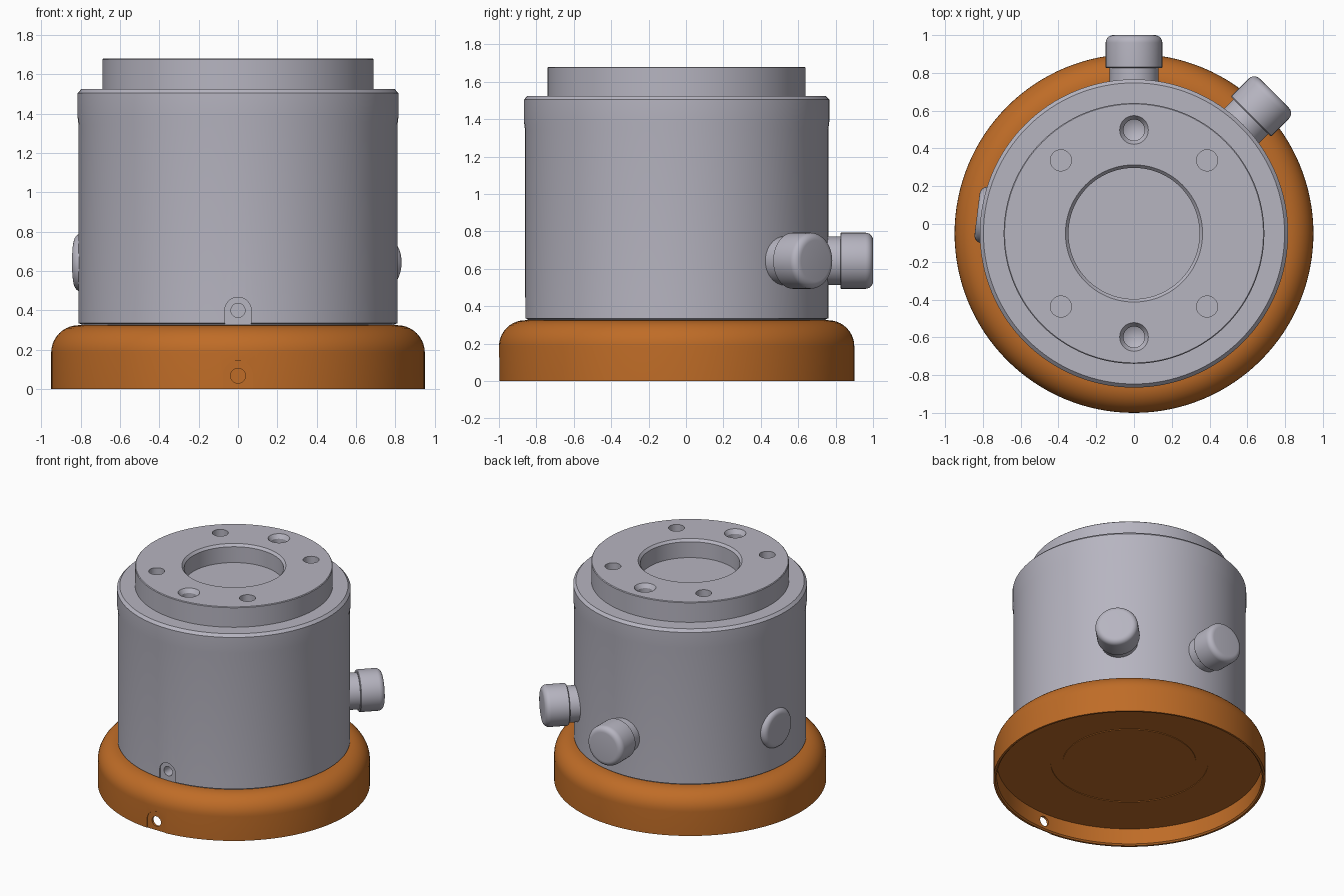
import bpy, bmesh, math
from math import radians, cos, sin, pi
from mathutils import Matrix

cube = bpy.data.objects.get("Cube")
if cube:
    bpy.data.objects.remove(cube, do_unlink=True)

AXIS_Y = -0.05
CENTRE = Matrix.Translation((0, AXIS_Y, 0))


def material(name, colour):
    m = bpy.data.materials.new(name)
    m.use_nodes = True
    m.diffuse_color = colour
    bsdf = m.node_tree.nodes["Principled BSDF"]
    bsdf.inputs["Base Color"].default_value = colour
    bsdf.inputs["Roughness"].default_value = 0.6
    return m


grey = material("satin grey", (0.47, 0.46, 0.53, 1))
orange = material("burnt orange", (0.52, 0.15, 0.02, 1))


def finish(name, bm, mat, matrix):
    bmesh.ops.recalc_face_normals(bm, faces=bm.faces)
    mesh = bpy.data.meshes.new(name)
    bm.to_mesh(mesh)
    bm.free()
    mesh.transform(matrix)
    mesh.materials.append(mat)
    ob = bpy.data.objects.new(name, mesh)
    bpy.context.collection.objects.link(ob)
    return ob


def lathe(name, profile, mat, matrix=CENTRE, steps=128):
    """Revolve (radius, height) points that start and end on the axis."""
    bm = bmesh.new()
    verts = [bm.verts.new((r, 0, z)) for r, z in profile]
    edges = [bm.edges.new(pair) for pair in zip(verts, verts[1:])]
    bmesh.ops.spin(bm, geom=verts + edges, cent=(0, 0, 0), axis=(0, 0, 1),
                   angle=2 * pi, steps=steps)
    bmesh.ops.remove_doubles(bm, verts=bm.verts, dist=1e-5)
    return finish(name, bm, mat, matrix)


def fillet(r, z, radius, steps=10):
    """Quarter-round outer corner, from the side up to the top."""
    return [(r - radius + radius * cos(i * pi / 2 / steps),
             z - radius + radius * sin(i * pi / 2 / steps)) for i in range(steps + 1)]


def arch_cutter(half_width, centre_z, bottom, y_front, y_back, mat):
    """Round-topped slot, extruded along y."""
    pts = [(half_width * cos(i * pi / 24), centre_z + half_width * sin(i * pi / 24))
           for i in range(25)]
    pts += [(-half_width, bottom), (half_width, bottom)]
    bm = bmesh.new()
    face = bm.faces.new([bm.verts.new((x, y_front, z)) for x, z in pts])
    out = bmesh.ops.extrude_face_region(bm, geom=[face])
    moved = [v for v in out["geom"] if isinstance(v, bmesh.types.BMVert)]
    bmesh.ops.translate(bm, verts=moved, vec=(0, y_back - y_front, 0))
    return finish("arch_cutter", bm, mat, Matrix())


def drill(x, y, z, profile, mat, forward=False):
    turn = Matrix.Rotation(radians(90), 4, "X") if forward else Matrix()
    return lathe("drill_cutter", profile, mat, Matrix.Translation((x, y, z)) @ turn, 32)


def cut(target, cutters):
    bpy.context.view_layer.objects.active = target
    for c in cutters:
        c.hide_render = True
        mod = target.modifiers.new("cut", "BOOLEAN")
        mod.operation, mod.solver, mod.object = "DIFFERENCE", "EXACT", c
        bpy.ops.object.modifier_apply(modifier=mod.name)
        bpy.data.objects.remove(c, do_unlink=True)


def smooth(ob):
    bpy.ops.object.select_all(action="DESELECT")
    ob.select_set(True)
    bpy.context.view_layer.objects.active = ob
    bpy.ops.object.shade_smooth_by_angle(angle=radians(25))


# Hollow base with rounded shoulder and a shallow ring in its underside
base = lathe("base_ring", [(0, 0.13), (0.465, 0.13), (0.465, 0.135), (0.55, 0.135),
                           (0.55, 0.13), (0.925, 0.13), (0.925, 0.01), (0.935, 0)]
             + [(0.95, 0)] + fillet(0.95, 0.325, 0.14) + [(0, 0.325)], orange)
cut(base, [
    arch_cutter(0.077, 0.068, -0.1, -1.1, -0.992, orange),
    drill(0, -0.9, 0.068, [(0, -0.1), (0.038, -0.1), (0.038, 0.2), (0, 0.2)], orange, True),
])
smooth(base)

# Cylindrical body, stepped cap and top flange with a central recess
body = lathe("body", [(0, 0.32), (0.795, 0.32), (0.797, 0.33), (0.811, 0.335),
                      (0.811, 1.345), (0.816, 1.385), (0.816, 1.505), (0.797, 1.525),
                      (0.69, 1.525), (0.69, 1.675), (0.685, 1.68), (0.363, 1.68),
                      (0.347, 1.662), (0.347, 1.54), (0, 1.54)], grey)

# Flange holes, plain in the corners and countersunk on the centre line
plain = [(0, -0.1), (0.056, -0.1), (0.056, 0.05), (0, 0.05)]
sunk = [(0, -0.12), (0.056, -0.09), (0.056, -0.03), (0.076, 0), (0.076, 0.05), (0, 0.05)]
cutters = [drill(sx * 0.387, AXIS_Y + sy * 0.387, 1.68, plain, grey)
           for sx in (-1, 1) for sy in (-1, 1)]
cutters += [drill(0, AXIS_Y + sy * 0.548, 1.68, sunk, grey) for sy in (-1, 1)]

# Front slot and blind hole
cutters.append(arch_cutter(0.067, 0.4, 0.28, -1.0, -0.85, grey))
cutters.append(drill(0, -0.85, 0.4, [(0, -0.1), (0.036, -0.1), (0.036, 0.1), (0, 0.1)],
                     grey, True))
cut(body, cutters)
smooth(body)

# Round knobs on the side: two standing out, one pressed in
KNOB_Z = 0.643


def knob(name, azimuth, tip):
    profile = [(0, tip - 0.33), (0.13, tip - 0.33), (0.13, tip - 0.175),
               (0.145, tip - 0.175), (0.15, tip - 0.17)]
    profile += fillet(0.15, tip, 0.04, 6) + [(0, tip)]
    matrix = (Matrix.Translation((0, AXIS_Y, KNOB_Z))
              @ Matrix.Rotation(radians(azimuth), 4, "Z")
              @ Matrix.Rotation(radians(90), 4, "Y"))
    smooth(lathe(name, profile, grey, matrix, 48))


knob("rear_knob", 90, 1.05)
knob("diagonal_knob", 45, 1.05)
knob("pressed_knob", 173, 0.837)
